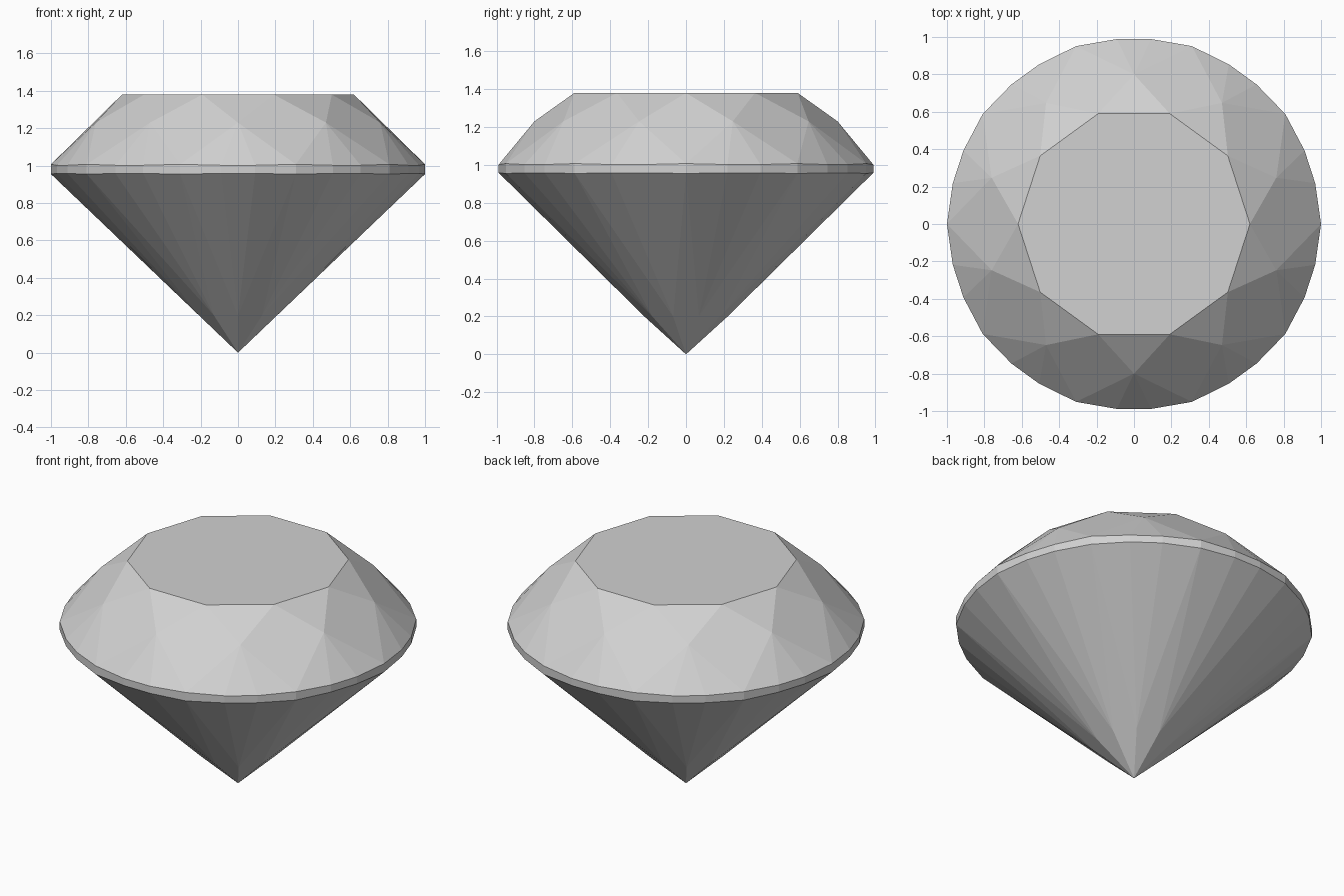
import bpy
import bmesh
from math import cos, sin, radians

cube = bpy.data.objects.get("Cube")
if cube:
    bpy.data.objects.remove(cube)

SIDES = 10
STEP = 360 / SIDES
SPLIT = 12.7      # angle from a main girdle corner to its neighbour

stone = bpy.data.materials.new("pale grey stone")
colour = (0.64, 0.64, 0.64, 1)
stone.diffuse_color = colour
stone.use_nodes = True
stone.node_tree.nodes["Principled BSDF"].inputs["Base Color"].default_value = colour

bm = bmesh.new()


def ring(radius, z, offset=0):
    """One vertex per side, turned by an offset in degrees."""
    angles = [radians(i * STEP + offset) for i in range(SIDES)]
    return [bm.verts.new((radius * cos(a), radius * sin(a), z)) for a in angles]


def girdle_ring(main_z, split_z):
    """Main corners with two extra corners between each pair."""
    main = ring(1, main_z)
    first = ring(0.993, split_z, SPLIT)
    second = ring(0.993, split_z, STEP - SPLIT)
    return [v for group in zip(main, first, second) for v in group]


def facets(tips, mids, girdle):
    """Kite facets from the tips, and fans from the mids to the girdle."""
    for i in range(SIDES):
        bm.faces.new((tips[i], mids[i - 1], girdle[3 * i], mids[i]))
        for k in range(3 * i, 3 * i + 3):
            bm.faces.new((mids[i], girdle[k], girdle[(k + 1) % len(girdle)]))


# Crown: flat table, star facets, kites and upper girdle facets
table = ring(0.62, 1.38)
stars = ring(0.8, 1.23, STEP / 2)
upper = girdle_ring(1.007, 1.002)
bm.faces.new(table)
for i in range(SIDES):
    bm.faces.new((table[i], table[(i + 1) % SIDES], stars[i]))
facets(table, stars, upper)

# Girdle: thin upright band
lower = girdle_ring(0.955, 0.958)
for k in range(len(upper)):
    n = (k + 1) % len(upper)
    bm.faces.new((upper[k], lower[k], lower[n], upper[n]))

# Pavilion: long facets meeting at the point
point = bm.verts.new((0, 0, 0))
facets([point] * SIDES, ring(0.22, 0.2, STEP / 2), lower)

bmesh.ops.recalc_face_normals(bm, faces=bm.faces)
mesh = bpy.data.meshes.new("cut_gem")
bm.to_mesh(mesh)
bm.free()
mesh.materials.append(stone)
gem = bpy.data.objects.new("cut_gem", mesh)
bpy.context.collection.objects.link(gem)
